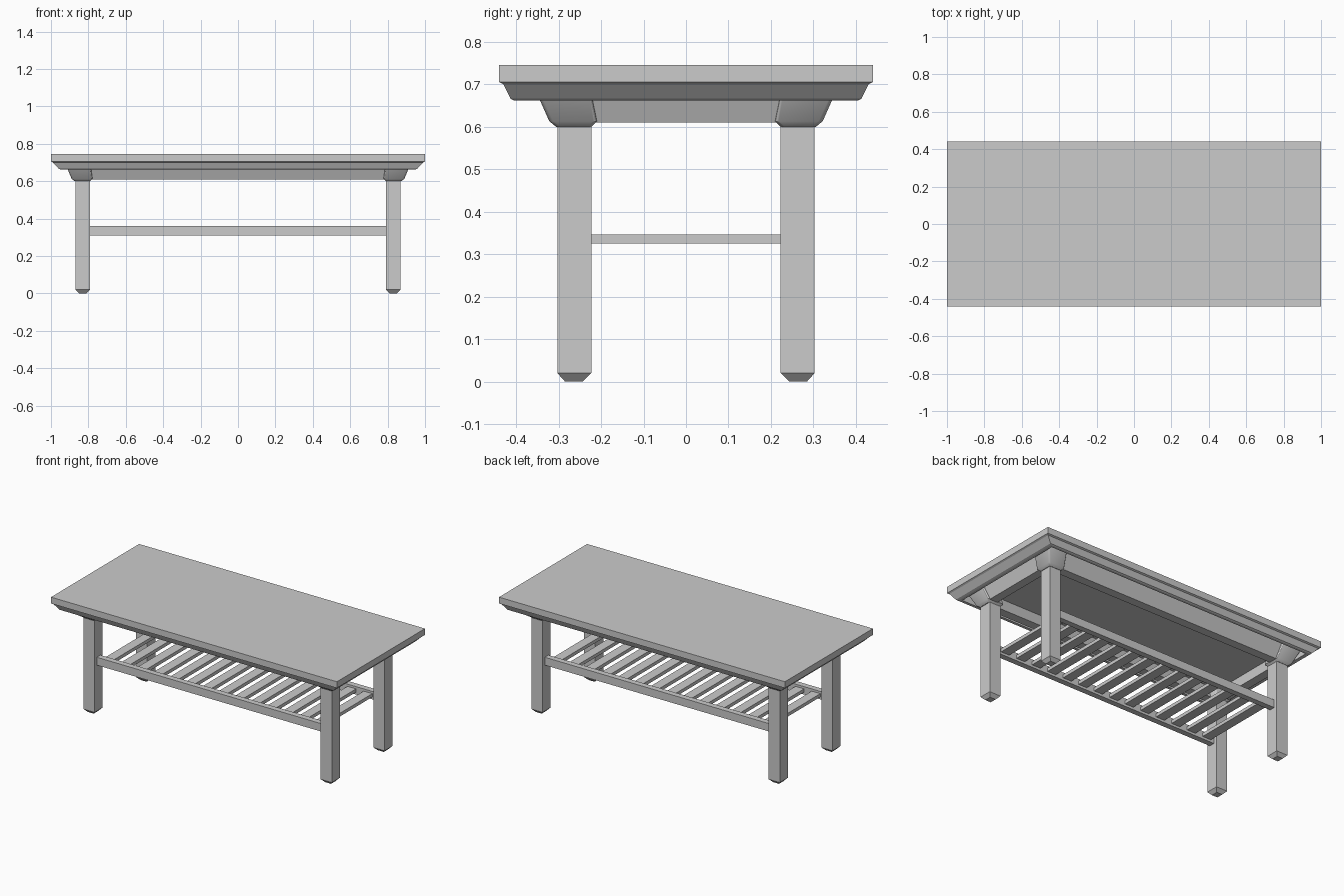
import bpy, bmesh

if "Cube" in bpy.data.objects:
    bpy.data.objects.remove(bpy.data.objects["Cube"])


def finish(name, bm, mirror):
    """Turn a bmesh into a scene object, optionally mirrored across x and y."""
    bmesh.ops.recalc_face_normals(bm, faces=bm.faces)
    mesh = bpy.data.meshes.new(name)
    bm.to_mesh(mesh)
    bm.free()
    obj = bpy.data.objects.new(name, mesh)
    bpy.context.collection.objects.link(obj)
    if any(mirror):
        mod = obj.modifiers.new("mirror", 'MIRROR')
        mod.use_axis = (mirror[0], mirror[1], False)
        mod.use_mirror_merge = False
    return obj


def loft(name, rings, mirror=(False, False), bevel=0.0):
    """Closed solid from rectangular rings (x0, x1, y0, y1, z), listed in order."""
    bm = bmesh.new()
    loops = [[bm.verts.new(p) for p in ((a, c, z), (b, c, z), (b, d, z), (a, d, z))]
             for a, b, c, d, z in rings]
    bm.faces.new(loops[0][::-1])
    bm.faces.new(loops[-1])
    for lo, hi in zip(loops, loops[1:]):
        for i in range(4):
            j = (i + 1) % 4
            bm.faces.new((lo[i], lo[j], hi[j], hi[i]))
    if bevel:
        # round only the upright corner edges
        edges = [e for e in bm.edges if abs(e.verts[0].co.z - e.verts[1].co.z) > 1e-4]
        bmesh.ops.bevel(bm, geom=edges, offset=bevel, segments=3, profile=0.5,
                        affect='EDGES', clamp_overlap=True)
    obj = finish(name, bm, mirror)
    if bevel:
        bpy.context.view_layer.objects.active = obj
        obj.select_set(True)
        bpy.ops.object.shade_smooth_by_angle()
        obj.select_set(False)
    return obj


def box(name, x0, x1, y0, y1, z0, z1, mirror=(False, False)):
    return loft(name, [(x0, x1, y0, y1, z0), (x0, x1, y0, y1, z1)], mirror)


# Table top: recessed underside, slanted rim moulding, slab edge
top_profile = [(0.93, 0.39, 0.705), (0.93, 0.39, 0.662),
               (0.945, 0.405, 0.662), (0.958, 0.413, 0.666), (0.99, 0.43, 0.70),
               (1.0, 0.44, 0.705), (1.0, 0.44, 0.745)]
loft("table_top", [(-x, x, -y, y, z) for x, y, z in top_profile])

# Four legs with tapered feet
both = (True, True)
loft("legs", [(0.810, 0.850, 0.243, 0.285, 0.0),
              (0.791, 0.869, 0.223, 0.303, 0.02),
              (0.791, 0.869, 0.223, 0.303, 0.61)], both)

# Flared blocks where the legs meet the top
loft("leg_capitals", [(0.791, 0.873, 0.223, 0.306, 0.60),
                      (0.778, 0.889, 0.210, 0.321, 0.612),
                      (0.791, 0.928, 0.229, 0.363, 0.705)], both, bevel=0.008)

# Apron boards leaning outwards with the capitals
loft("long_aprons", [(-0.80, 0.80, 0.255, 0.310, 0.61),
                     (-0.80, 0.80, 0.295, 0.350, 0.705)], (False, True))
loft("short_aprons", [(0.823, 0.878, -0.24, 0.24, 0.61),
                      (0.860, 0.915, -0.24, 0.24, 0.705)], (True, False))

# Lower shelf: side rails and cross slats
box("shelf_rails", -0.795, 0.795, 0.245, 0.281, 0.31, 0.36, (False, True))
count, span = 14, 1.59
for i in range(count):
    x = -span / 2 + span * (i + 0.5) / count
    box(f"shelf_slat_{i + 1}", x - 0.03, x + 0.03, -0.25, 0.25, 0.325, 0.346)
